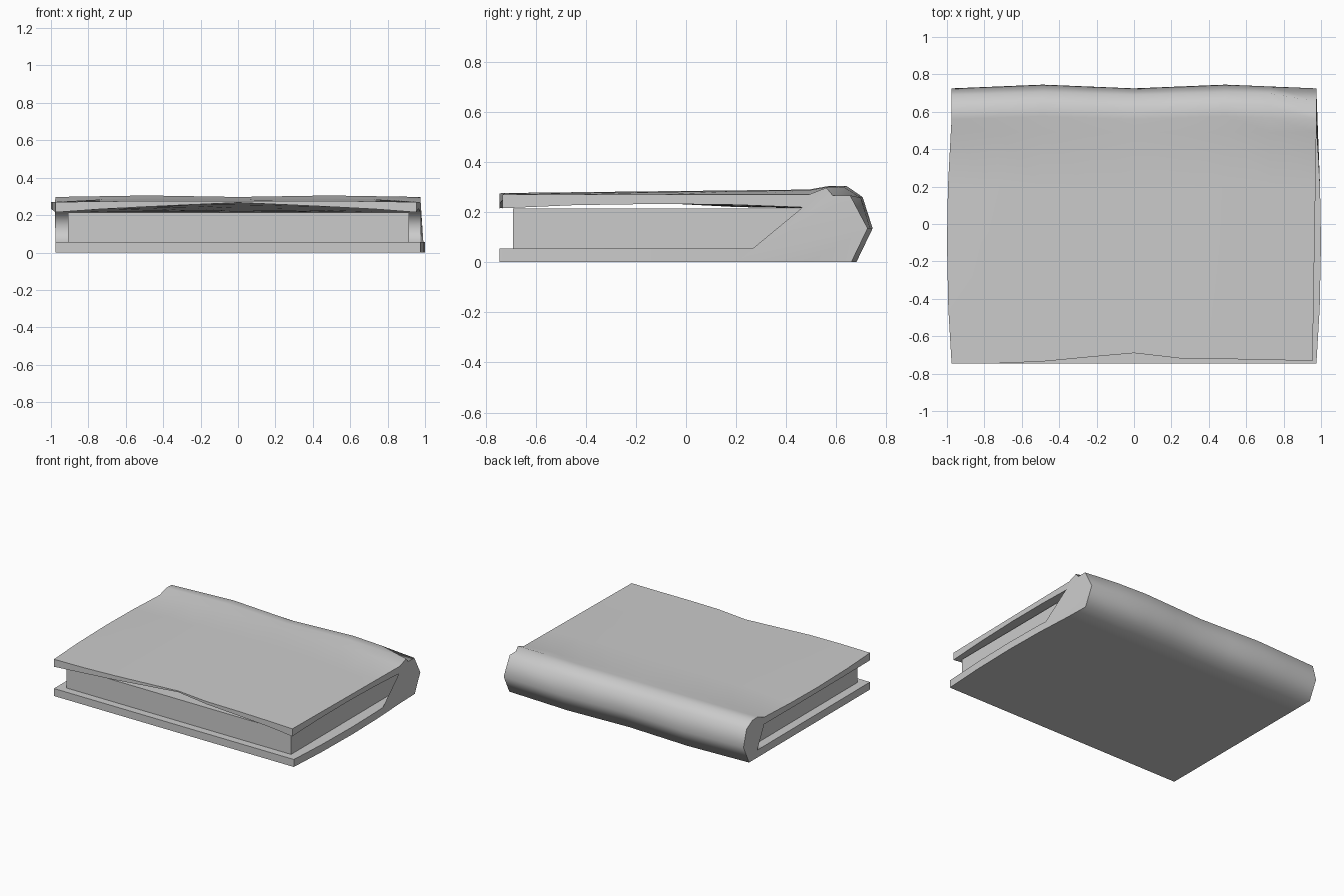
import bpy, bmesh, math

cube = bpy.data.objects.get("Cube")
if cube:
    bpy.data.objects.remove(cube)

GREY = 0.6
mat = bpy.data.materials.new("plain grey")
mat.use_nodes = True
mat.diffuse_color = (GREY, GREY, GREY, 1)
mat.node_tree.nodes["Principled BSDF"].inputs["Base Color"].default_value = (GREY, GREY, GREY, 1)


def loft(name, sections, angle):
    """Skin a list of equal closed sections and cap both ends."""
    bm = bmesh.new()
    rings = [[bm.verts.new(p) for p in s] for s in sections]
    n = len(rings[0])
    for a, b in zip(rings, rings[1:]):
        for i in range(n):
            j = (i + 1) % n
            bm.faces.new((a[i], a[j], b[j], b[i]))
    caps = [bm.faces.new(rings[0]), bm.faces.new(rings[-1])]
    bmesh.ops.triangulate(bm, faces=caps)
    bmesh.ops.recalc_face_normals(bm, faces=bm.faces)
    mesh = bpy.data.meshes.new(name)
    bm.to_mesh(mesh)
    bm.free()
    mesh.materials.append(mat)
    ob = bpy.data.objects.new(name, mesh)
    bpy.context.collection.objects.link(ob)
    bpy.ops.object.select_all(action='DESELECT')
    ob.select_set(True)
    bpy.context.view_layer.objects.active = ob
    bpy.ops.object.shade_smooth_by_angle(angle=math.radians(angle))
    return ob


FRONT = -0.745
BOARD = [FRONT, -0.45, -0.1, 0.2, 0.49]          # stations from front edge to spine
SPINE = [(0.66, 0), (0.725, 0.135), (0.69, 0.255), (0.62, 0.295), (0.56, 0.297)]
BULGED = [(0.68, 0), (0.745, 0.135), (0.705, 0.26), (0.64, 0.305), (0.575, 0.305)]
HOLLOW = [(0.565, 0.215), (0.6, 0.135), (0.565, 0.055)]
RECESS = [0, 0, 0.01, 0.033, 0.055, 0.027, 0.023, 0.019, 0.012]   # worn front edge


def cover_section(k):
    u = k / 4 - 1
    wave = math.sin(math.pi * u) ** 2
    middle = 1 - abs(u)
    pts = []

    def bump(y):
        return max(0, 1 - ((y + 0.1) / 0.65) ** 2)

    # lower board bows out on the left, upper board on the right
    def low(y, z):
        pts.append((u * 0.975 + (0.025 * bump(y) if u == 1 else 0), y, z))

    def high(y, z):
        t = (y - FRONT) / 1.235
        x = u * 0.975
        if u == 1:
            x -= 0.02 * (1 - t)
        if u == -1:
            x -= 0.025 * bump(y)
        yy = y + RECESS[k] * max(0, 1 - t * 3)
        pts.append((x, yy, z))

    for y in BOARD:
        low(y, 0)
    for i, ((y0, z0), (y1, z1)) in enumerate(zip(SPINE, BULGED)):
        y, z = y0 + (y1 - y0) * wave, z0 + (z1 - z0) * wave
        if u == 1 and i in (2, 3):               # dent at the head of the spine
            y, z = y - 0.035, 0.267
        pts.append((u * 0.975, y, z))

    def top(y):
        t = (y - FRONT) / 1.235
        return 0.27 + 0.006 * min(1, middle * 2) + 0.014 * t * min(1, middle * 4)

    for y in reversed(BOARD):
        high(y, top(y))
    for y in BOARD:                              # warped underside
        fall = max(0, min(1, (0.3 - y) / 1.0))
        lift = 0.052 * middle ** 0.8 * fall + 0.018 * bump(y) * (1 - middle)
        high(y, min(0.215 + lift, top(y) - 0.008))
    for y, z in HOLLOW:
        pts.append((u * 0.975, y, z))
    for y in reversed(BOARD):
        low(y, 0.055)
    return pts


loft("cover", [cover_section(k) for k in range(9)], 70)

# page block filling the hollow of the cover
block = [(-0.69, 0.055), (-0.69, 0.215)] + HOLLOW
loft("page_block", [[(x, y, z) for y, z in block] for x in (-0.91, 0.915)], 30)
